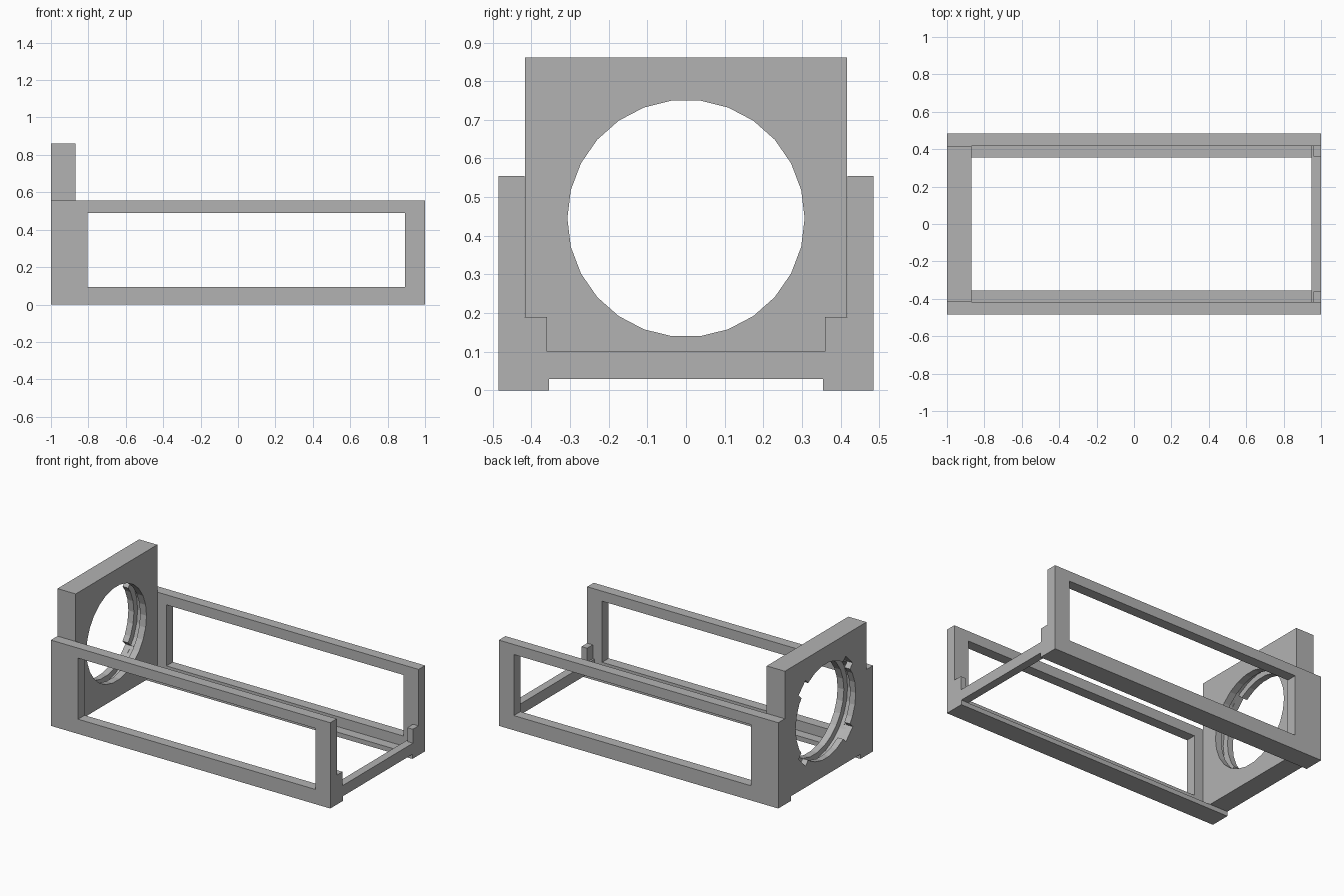
import bpy
import math
from mathutils import Matrix

cube = bpy.data.objects.get("Cube")
if cube:
    bpy.data.objects.remove(cube, do_unlink=True)

grey = bpy.data.materials.new("plain grey")
grey.use_nodes = True
grey.diffuse_color = (0.45, 0.45, 0.45, 1)
grey.node_tree.nodes["Principled BSDF"].inputs["Base Color"].default_value = grey.diffuse_color


def box(name, x, y, z):
    """Box from (low, high) ranges on each axis."""
    bpy.ops.mesh.primitive_cube_add(size=1)
    ob = bpy.context.object
    ob.name = name
    spans = (x, y, z)
    ob.data.transform(
        Matrix.Translation([(a + b) / 2 for a, b in spans])
        @ Matrix.Diagonal([b - a for a, b in spans] + [1]))
    ob.data.materials.append(grey)
    return ob


def disc(name, x, radius):
    """26-sided cylinder along x, centred on the mount opening."""
    bpy.ops.mesh.primitive_cylinder_add(vertices=26, radius=radius, depth=x[1] - x[0])
    ob = bpy.context.object
    ob.name = name
    # Turn the axis to x, with a corner pointing along y
    ob.data.transform(
        Matrix.Translation((sum(x) / 2, 0, HOLE_Z)) @ Matrix.Rotation(math.pi / 2, 4, "Y"))
    ob.data.materials.append(grey)
    return ob


def cut(target, cutter):
    """Subtract the cutter and remove it."""
    mod = target.modifiers.new("cut", "BOOLEAN")
    mod.operation = "DIFFERENCE"
    mod.solver = "EXACT"
    mod.object = cutter
    bpy.context.view_layer.update()
    graph = bpy.context.evaluated_depsgraph_get()
    mesh = bpy.data.meshes.new_from_object(target.evaluated_get(graph))
    target.modifiers.clear()
    target.data = mesh
    bpy.data.objects.remove(cutter, do_unlink=True)


HOLE_Z = 0.445
HOLE_R = 0.307
GROOVE_R = 0.345

# Side frames, runners and corner posts
for side, s in (("left", 1), ("right", -1)):
    def span(a, b):
        return tuple(sorted((a * s, b * s)))

    frame = box(side + "_side_frame", (-1, 1), span(0.418, 0.485), (0, 0.555))
    cut(frame, box("window_cutter", (-0.805, 0.893), span(0.3, 0.6), (0.095, 0.49)))
    box(side + "_runner", (-1, 1), span(0.355, 0.418), (0, 0.03))
    box(side + "_corner_post", (0.96, 1), span(0.36, 0.418), (0.1, 0.19))

# Low cross bar at the open end
box("cross_bar", (0.948, 1), (-0.418, 0.418), (0.03, 0.1))

# Mount plate with round opening, inner groove and entry slots
plate = box("mount_plate", (-1, -0.87), (-0.417, 0.417), (0.03, 0.862))
cut(plate, disc("opening_cutter", (-1.1, -0.8), HOLE_R))
cut(plate, disc("groove_cutter", (-0.96, -0.915), GROOVE_R))
for i in range(4):
    slot = box("slot_cutter", (-1.1, -0.94), (0.2, GROOVE_R - 0.003), (-0.05, 0.05))
    turn = Matrix.Rotation(math.radians(45 + 90 * i), 4, "X")
    slot.data.transform(Matrix.Translation((0, 0, HOLE_Z)) @ turn)
    cut(plate, slot)
